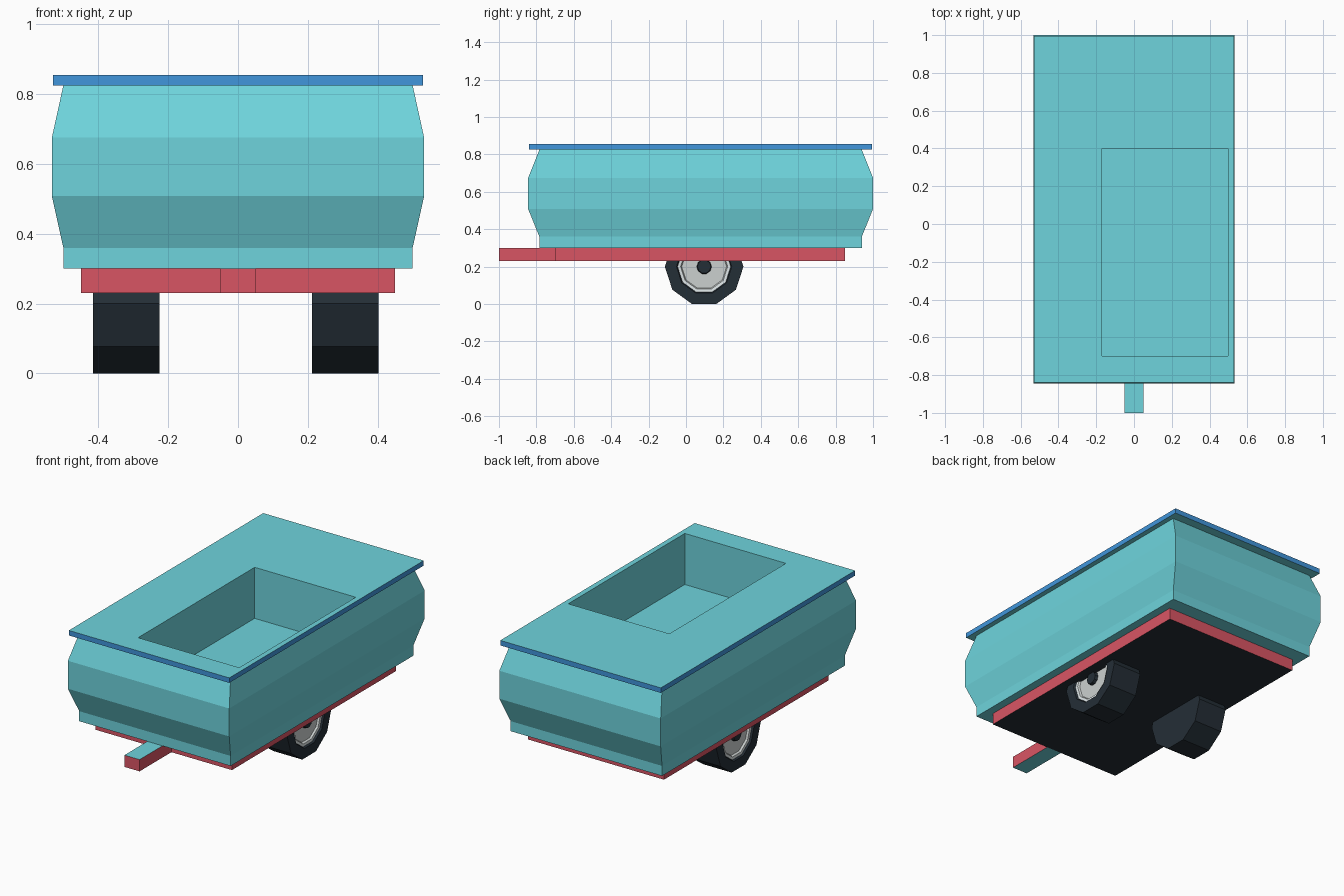
import bpy, bmesh, math

if "Cube" in bpy.data.objects:
    bpy.data.objects.remove(bpy.data.objects["Cube"])


def material(name, r, g, b):
    """Flat colour from sRGB 0-255 values."""
    m = bpy.data.materials.new(name)
    lin = [((c / 255 + 0.055) / 1.055) ** 2.4 for c in (r, g, b)]
    m.diffuse_color = (*lin, 1)
    m.use_nodes = True
    m.node_tree.nodes["Principled BSDF"].inputs["Base Color"].default_value = m.diffuse_color
    return m


TEAL = material("teal", 110, 212, 220)
RED = material("red", 217, 85, 100)
BLUE = material("blue", 65, 150, 220)
DARK = material("dark_rubber", 36, 46, 54)
GREY = material("rim_grey", 203, 208, 207)
PALE = material("rim_pale", 232, 240, 242)


def loft(name, rings, bands, mats, cap_start, cap_end):
    """Skin a list of point rings; bands gives a material index per gap."""
    bm = bmesh.new()
    loops = [[bm.verts.new(p) for p in ring] for ring in rings]
    n = len(loops[0])
    for a, b, mi in zip(loops, loops[1:], bands):
        for i in range(n):
            j = (i + 1) % n
            bm.faces.new((a[i], a[j], b[j], b[i])).material_index = mi
    bm.faces.new(loops[0][::-1]).material_index = cap_start
    bm.faces.new(loops[-1]).material_index = cap_end
    bmesh.ops.recalc_face_normals(bm, faces=bm.faces)
    me = bpy.data.meshes.new(name)
    bm.to_mesh(me)
    bm.free()
    for m in mats:
        me.materials.append(m)
    ob = bpy.data.objects.new(name, me)
    bpy.context.collection.objects.link(ob)
    return ob


def rect(x0, x1, y0, y1, z):
    return [(x0, y0, z), (x1, y0, z), (x1, y1, z), (x0, y1, z)]


def body_ring(hx, hy, z, cy=0.078):
    return rect(-hx, hx, cy - hy, cy + hy, z)


# Cart body: bulged sides, flat blue-edged lip, recessed load bay
loft("cart_body",
     [body_ring(0.50, 0.862, 0.30), body_ring(0.50, 0.862, 0.36),
      body_ring(0.533, 0.922, 0.508), body_ring(0.533, 0.922, 0.675),
      body_ring(0.50, 0.862, 0.825), body_ring(0.53, 0.917, 0.825),
      body_ring(0.53, 0.917, 0.855),
      rect(-0.17, 0.498, -0.70, 0.40, 0.855),
      rect(-0.17, 0.498, -0.70, 0.40, 0.55)],
     [0, 0, 0, 0, 0, 1, 0, 0], [TEAL, BLUE], 0, 0)

# Chassis plate with dark underside, and tow bar
loft("chassis_plate",
     [rect(-0.45, 0.45, -0.70, 0.85, z) for z in (0.23, 0.30)],
     [0], [RED, DARK], 1, 1)
loft("tow_bar",
     [rect(-0.05, 0.05, -1.0, -0.70, z) for z in (0.23, 0.30)],
     [0], [RED, TEAL], 1, 1)


# Ten-sided wheels: tyre, pale rim ring, grey disc, dark hub facing outwards
def wheel(name, cx, side):
    profile = [(0.21, -0.095), (0.21, 0.095), (0.148, 0.095), (0.142, 0.085),
               (0.126, 0.083), (0.12, 0.072), (0.04, 0.072), (0.036, 0.09)]
    rings = [[(cx + side * d,
               0.097 + r * math.cos(i * math.tau / 10),
               0.20 + r * math.sin(i * math.tau / 10)) for i in range(10)]
             for r, d in profile]
    loft(name, rings, [0, 0, 0, 2, 1, 1, 0], [DARK, GREY, PALE], 0, 0)


wheel("right_wheel", 0.307, 1)
wheel("left_wheel", -0.32, -1)
